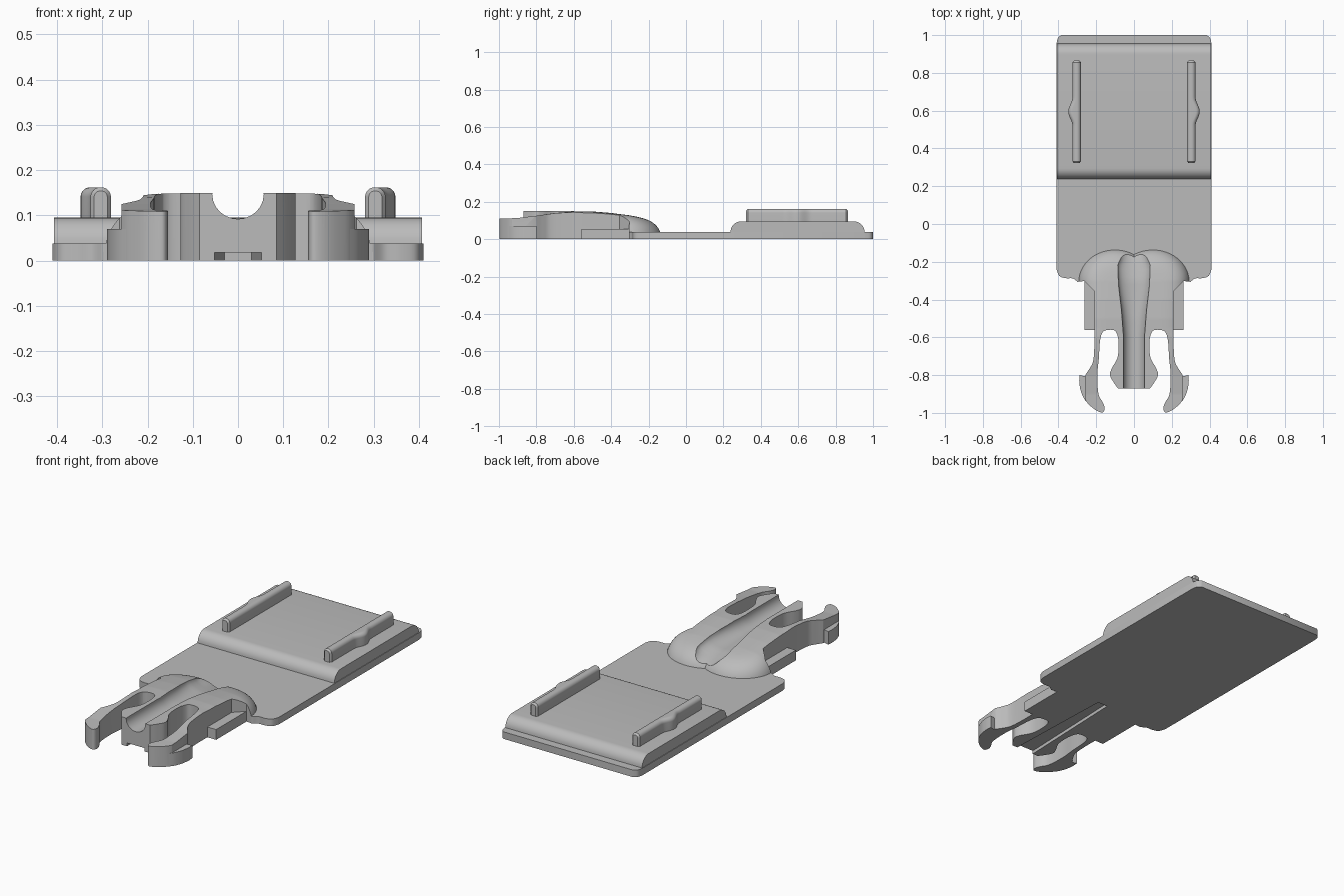
import bpy, bmesh, math

if "Cube" in bpy.data.objects:
    bpy.data.objects.remove(bpy.data.objects["Cube"])

grey = bpy.data.materials.new("moulded grey plastic")
grey.use_nodes = True
GREY = (0.5, 0.5, 0.5, 1)
grey.diffuse_color = GREY
grey.node_tree.nodes["Principled BSDF"].inputs["Base Color"].default_value = GREY


def loft(name, rings):
    """Closed solid skinned through equal-length rings of points."""
    bm = bmesh.new()
    loops = [[bm.verts.new(p) for p in ring] for ring in rings]
    n = len(loops[0])
    for a, b in zip(loops, loops[1:]):
        for i in range(n):
            j = (i + 1) % n
            bm.faces.new((a[i], a[j], b[j], b[i]))
    bm.faces.new(loops[0])
    bm.faces.new(loops[-1])
    bmesh.ops.recalc_face_normals(bm, faces=bm.faces)
    mesh = bpy.data.meshes.new(name)
    bm.to_mesh(mesh)
    bm.free()
    mesh.materials.append(grey)
    obj = bpy.data.objects.new(name, mesh)
    bpy.context.collection.objects.link(obj)
    return obj


def prism(name, outline, z0, z1):
    return loft(name, [[(x, y, z) for x, y in outline] for z in (z0, z1)])


def mirrored(half):
    return half + [(-x, y) for x, y in reversed(half)]


def curve(*pts, steps=5):
    """Smooth run through the points."""
    p = [pts[0], *pts, pts[-1]]
    out = []
    for a, b, c, d in zip(p, p[1:], p[2:], p[3:]):
        for k in range(steps):
            t = k / steps
            out.append(tuple(0.5 * (2 * b[i] + (c[i] - a[i]) * t
                       + (2 * a[i] - 5 * b[i] + 4 * c[i] - d[i]) * t * t
                       + (3 * b[i] - a[i] - 3 * c[i] + d[i]) * t ** 3) for i in (0, 1)))
    return out + [pts[-1]]


def interp(table, y):
    for (y0, v0), (y1, v1) in zip(table, table[1:]):
        if y <= y1:
            t = max(0, (y - y0) / (y1 - y0))
            return v0 + (v1 - v0) * t
    return table[-1][1]


def boolean(obj, cutter, operation):
    mod = obj.modifiers.new(operation.lower(), "BOOLEAN")
    mod.operation, mod.object, mod.solver = operation, cutter, "EXACT"
    bpy.context.view_layer.objects.active = obj
    bpy.ops.object.modifier_apply(modifier=mod.name)


def shade(obj, degrees=35):
    bpy.ops.object.select_all(action="DESELECT")
    obj.select_set(True)
    bpy.context.view_layer.objects.active = obj
    bpy.ops.object.shade_smooth_by_angle(angle=math.radians(degrees))


# Base plate with rounded corners
plate = prism("base_plate", mirrored(
    [(0.26, -0.30), (0.295, -0.306)]
    + curve((0.30, -0.305), (0.325, -0.288), (0.36, -0.287), (0.395, -0.275), (0.41, -0.24))
    + curve((0.41, 0.955), (0.403, 0.985), (0.385, 1.0))), 0, 0.038)

# Raised pad, rounded along its front and back edges
R = 0.057
arc = [(math.cos(a * math.pi / 16), math.sin(a * math.pi / 16)) for a in range(9)]
pad_profile = ([(0.955 - R + R * c, 0.038 + R * s) for c, s in arc]
               + [(0.238 + R - R * c, 0.038 + R * s) for c, s in reversed(arc)])
pad = loft("raised_pad", [[(x, y, z) for y, z in pad_profile] for x in (-0.407, 0.407)])

# Rails with rounded tops and a small outward bump
for side, label in ((1, "left"), (-1, "right")):
    rings = []
    for k in range(57):
        y = 0.322 + 0.543 * k / 56
        end = 0.008 if k in (0, 56) else 0
        t = min(1, abs(y - 0.595) / 0.075)
        x0 = 0.281 + end
        x1 = 0.326 - end + 0.022 * (0.5 + 0.5 * math.cos(math.pi * t))
        r, top = 0.021 - end, 0.162 - end
        section = ([(x1, 0.09)] + [(x1 - r + r * c, top - r + r * s) for c, s in arc]
                   + [(x0 + r - r * c, top - r + r * s) for c, s in reversed(arc)]
                   + [(x0, 0.09)])
        rings.append([(side * x, y, z) for x, z in section])
    shade(loft(label + "_rail", rings))

# Clip: domed upper surface trimmed to the plan of prong, arms and body
CROWN = [(-1, 0.109), (-0.9, 0.113), (-0.8, 0.125), (-0.7, 0.14), (-0.6, 0.149), (-0.5, 0.148),
         (-0.4, 0.140), (-0.3, 0.127), (-0.2, 0.108), (-0.13, 0.095)]


def height(x, y):
    ax = abs(x)
    arm = interp(CROWN, y)
    if y < -0.6:
        arm = 0.15 + (arm - 0.15) * min(1, max(0, (ax - 0.13) / 0.02))
    fade = min(1, max(0, (y + 0.8) / 0.25))
    d2 = fade * ((ax - 0.1) / 0.197) ** 2 + max(0, (y + 0.305) / 0.175) ** 2
    return max(0.015, arm * math.sqrt(max(0, 1 - d2 * d2)))


rings = []
for k in range(141):
    y = -1.01 + 0.90 * k / 140
    xs = [-0.301 + 0.602 * i / 110 for i in range(111)]
    rings.append([(-0.301, y, -0.05)] + [(x, y, height(x, y)) for x in xs] + [(0.301, y, -0.05)])
clip = loft("clip_body", rings)

half_plan = (
    [(0.08, -0.87)]
    + curve((0.085, -0.87), (0.108, -0.838), (0.127, -0.80), (0.118, -0.765), (0.09, -0.715),
            (0.082, -0.67), (0.083, -0.61), (0.098, -0.568), (0.13, -0.56), (0.165, -0.572),
            (0.18, -0.62), (0.186, -0.71), (0.194, -0.80), (0.188, -0.90), (0.165, -0.945),
            (0.155, -0.975), (0.166, -0.997), (0.20, -0.987), (0.24, -0.955), (0.258, -0.93))
    + curve((0.258, -0.80), (0.235, -0.765), (0.216, -0.725), (0.21, -0.65), (0.21, -0.56))
    + [(0.21, -0.355), (0.262, -0.302), (0.298, -0.306), (0.298, -0.12)])
plan = prism("clip_plan_cutter", mirrored(half_plan), 0, 0.25)
boolean(clip, plan, "INTERSECT")

# Groove along the clip, flaring into a teardrop at the back
rings = []
for k in range(41):
    y = -0.9 + 0.8 * k / 40
    rx = interp([(-0.9, 0.057), (-0.58, 0.057), (-0.45, 0.067), (-0.32, 0.083), (-0.22, 0.088),
                 (-0.16, 0.07), (-0.1, 0.04)], y)
    rz = interp([(-0.9, 0.055), (-0.5, 0.055), (-0.25, 0.045), (-0.1, 0.045)], y)
    zc = interp([(-0.9, 0.147), (-0.5, 0.147), (-0.3, 0.132), (-0.2, 0.112), (-0.1, 0.085)], y)
    rings.append([(rx * math.cos(a * math.pi / 12), y,
                   zc + (rz if a > 12 else 0.08) * math.sin(a * math.pi / 12)) for a in range(24)])
groove = loft("groove_cutter", rings)
boolean(clip, groove, "DIFFERENCE")

# Tapered slot under the clip
slot = prism("slot_cutter", mirrored([(0.053, -0.9), (0.03, -0.25)]), -0.1, 0.018)
boolean(clip, slot, "DIFFERENCE")
boolean(plate, slot, "DIFFERENCE")
for cutter in (plan, groove, slot):
    bpy.data.objects.remove(cutter)

# Low barbs on the arms and ledges beside the body
barb = ([(0.24, -0.80), (0.255, -0.807), (0.288, -0.80)]
        + curve((0.29, -0.83), (0.284, -0.875), (0.267, -0.92), (0.24, -0.955)))
ledge = [(0.20, -0.56), (0.262, -0.56), (0.262, -0.30), (0.20, -0.30)]
for side, label in ((1, "left"), (-1, "right")):
    shade(prism(label + "_barb", [(side * x, y) for x, y in barb], 0, 0.07))
    prism(label + "_ledge", [(side * x, y) for x, y in ledge], 0, 0.055)

for obj in (plate, pad, clip):
    shade(obj)
